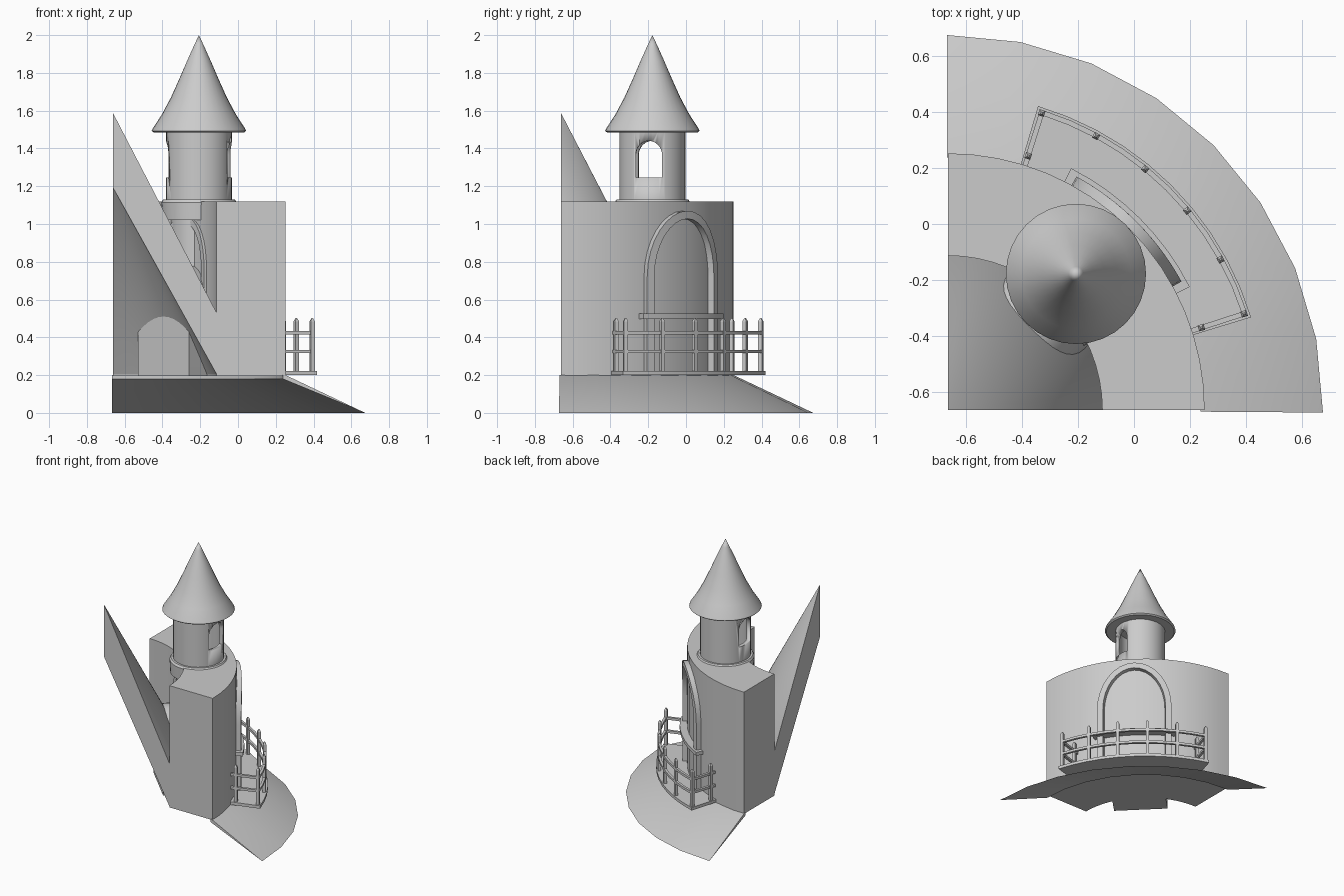
import bpy, bmesh
from math import sin, cos, pi, radians
from mathutils import Matrix, Vector

if "Cube" in bpy.data.objects:
    bpy.data.objects.remove(bpy.data.objects["Cube"])

CX = CY = -0.663          # centre of the quarter circle
TX, TY = -0.207, -0.178   # turret axis
MID = radians(45)


def polar(r, a, z):
    return Vector((CX + r * cos(a), CY + r * sin(a), z))


def finish(name, bm, smooth=True):
    bmesh.ops.remove_doubles(bm, verts=bm.verts, dist=1e-5)
    bmesh.ops.recalc_face_normals(bm, faces=bm.faces)
    me = bpy.data.meshes.new(name)
    bm.to_mesh(me)
    bm.free()
    ob = bpy.data.objects.new(name, me)
    bpy.context.collection.objects.link(ob)
    if smooth:
        bpy.ops.object.select_all(action='DESELECT')
        ob.select_set(True)
        bpy.context.view_layer.objects.active = ob
        bpy.ops.object.shade_smooth_by_angle(angle=radians(30))
    return ob


def loft(name, rings, closed=False, smooth=True):
    """Skin equal-length closed sections; cap the ends unless closed."""
    bm = bmesh.new()
    vs = [[bm.verts.new(p) for p in ring] for ring in rings]
    n = len(vs[0])
    for i in range(len(vs) if closed else len(vs) - 1):
        a, b = vs[i], vs[(i + 1) % len(vs)]
        for j in range(n):
            bm.faces.new((a[j], a[(j + 1) % n], b[(j + 1) % n], b[j]))
    if not closed:
        bm.faces.new(vs[0])
        bm.faces.new(vs[-1])
    return finish(name, bm, smooth)


def sector(name, profile, a0, a1, n, smooth=True):
    """Sweep an (r, z) profile about the quarter-circle centre (degrees)."""
    angs = [radians(a0 + (a1 - a0) * i / n) for i in range(n + 1)]
    return loft(name, [[polar(r, a, z) for r, z in profile] for a in angs], smooth=smooth)


def rect(r0, r1, z0, z1):
    return [(r0, z0), (r1, z0), (r1, z1), (r0, z1)]


def lathe(name, profile, n=32):
    """Closed (r, z) profile turned about the turret axis."""
    rings = [[Vector((TX + r * cos(2 * pi * i / n), TY + r * sin(2 * pi * i / n), z))
              for r, z in profile] for i in range(n)]
    return loft(name, rings, closed=True)


def arch(hw, z0, spring, crown, n=16):
    """Open arch outline as (across, z) points from foot to foot."""
    pts = [(hw, z0)]
    pts += [(hw * cos(pi * i / n), spring + (crown - spring) * sin(pi * i / n)) for i in range(n + 1)]
    return pts + [(-hw, z0)]


def arch_frame(name, hw, z0, spring, crown, t, r0, r1):
    """Arch moulding bent to follow the round wall."""
    out, inn = arch(hw, z0, spring, crown), arch(hw - t, z0, spring, crown - t)
    rm = (r0 + r1) / 2
    return loft(name, [[polar(r0, MID + c / rm, z), polar(r1, MID + c / rm, z),
                        polar(r1, MID + d / rm, w), polar(r0, MID + d / rm, w)]
                       for (c, z), (d, w) in zip(out, inn)])


def box_between(name, p, q, w):
    d = q - p
    bm = bmesh.new()
    bmesh.ops.create_cube(bm, size=1, matrix=Matrix.Translation((p + q) / 2)
                          @ d.to_track_quat('X', 'Z').to_matrix().to_4x4()
                          @ Matrix.Diagonal((d.length, w, w, 1)))
    return finish(name, bm, False)


# Curved wall, hollow cone roof in the middle, sloping skirt
sector("curved_wall", rect(0.55, 0.915, 0.195, 1.12), 0, 90, 16)
sector("inner_cone_roof", [(0, 1.195), (0.555, 0.195), (0.555, 0.52), (0, 1.59)], 0, 90, 16)
sector("ground_skirt", [(0.90, 0.18), (1.337, 0), (0.915, 0.2), (0.90, 0.2)], -0.4, 90.2, 8)

# Arched passage block joining cone and wall
u, v = Vector((cos(MID), sin(MID), 0)), Vector((-sin(MID), cos(MID), 0))
c0 = Vector((CX, CY, 0))
loft("passage_block", [[c0 + u * al + v * c + Vector((0, 0, z))
                        for c, z in arch(0.19, 0.195, 0.56, 0.79)] for al in (0.38, 0.6)])

# Arch mouldings and sill
arch_frame("outer_arch_frame", 0.26, 0.22, 0.72, 1.07, 0.042, 0.89, 0.95)
arch_frame("inner_arch_frame", 0.19, 0.5, 0.75, 1.04, 0.035, 0.535, 0.57)
sector("window_sill", rect(0.89, 0.967, 0.498, 0.525), 27, 63, 8)

# Turret: shaft, base ring, hollow body and flared roof
lathe("turret_shaft", [(0, 0.5), (0.15, 0.5), (0.15, 1.05), (0, 1.05)])
lathe("turret_base_ring", [(0, 1.02), (0.195, 1.02), (0.2, 1.115), (0.19, 1.13), (0, 1.13)])
body = lathe("turret_body", [(0.145, 1.12), (0.175, 1.12), (0.175, 1.5), (0.145, 1.5)])
lathe("turret_roof", [(0, 1.495), (0.24, 1.485), (0.25, 1.493), (0.245, 1.505), (0.196, 1.58),
                      (0.148, 1.67), (0.103, 1.77), (0.062, 1.865), (0.026, 1.945), (0, 2.0)])

# Cut the two opposite turret windows
rot = Matrix.Rotation(radians(-3), 3, 'Z')
cutter = loft("window_cutter", [[Vector((TX, -0.188, 0)) + rot @ Vector((x, c, z))
                                for c, z in arch(0.07, 1.245, 1.365, 1.44)] for x in (-0.3, 0.3)])
cutter.hide_render = True
mod = body.modifiers.new("windows", 'BOOLEAN')
mod.operation, mod.object, mod.solver = 'DIFFERENCE', cutter, 'EXACT'
bpy.context.view_layer.objects.active = body
bpy.ops.object.modifier_apply(modifier=mod.name)
bpy.data.objects.remove(cutter)

# Balcony floor
A0, A1 = 17, 73.5
sector("balcony_floor", rect(0.9, 1.13, 0.2, 0.222), A0, A1, 10)

# Railing posts with pointed tips
spots = [(1.11, A0 + 1 + (A1 - A0 - 2) * i / 5) for i in range(6)] + [(0.95, A0 + 1), (0.95, A1 - 1)]
for i, (r, deg) in enumerate(spots):
    a = radians(deg)
    rings = [[polar(r + s * dr, a + s * da / r, z)
              for s, dr, da in ((1, 1, 1), (1, 1, -1), (1, -1, -1), (1, -1, 1))
              for dr, da in ((dr * w, da * w),)]
             for z, w in ((0.21, 0.011), (0.485, 0.011), (0.502, 0.003))]
    loft(f"railing_post_{i + 1}", rings, smooth=False)

# Two rails round the arc and back to the wall at both ends
for k, z in enumerate((0.325, 0.425)):
    sector(f"arc_rail_{k + 1}", rect(1.103, 1.121, z - 0.009, z + 0.009), A0 + 1, A1 - 1, 10)
    for side, deg in (("right", A0 + 1), ("left", A1 - 1)):
        a = radians(deg)
        box_between(f"{side}_rail_{k + 1}", polar(0.905, a, z), polar(1.112, a, z), 0.018)
